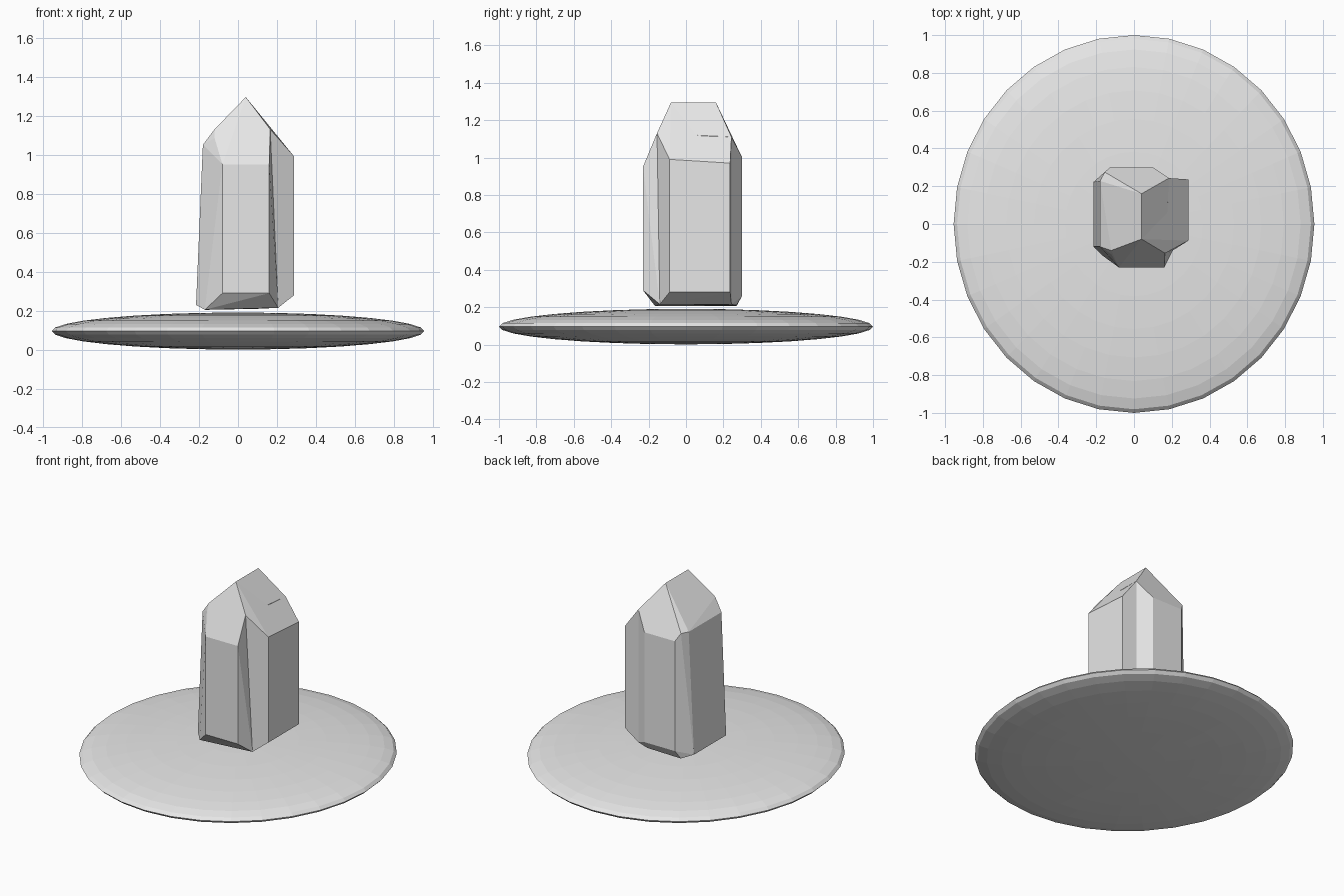
import bpy
import bmesh
import math

cube = bpy.data.objects.get("Cube")
if cube:
    bpy.data.objects.remove(cube, do_unlink=True)

GREY = (0.8, 0.8, 0.8, 1.0)
stone = bpy.data.materials.new("pale_grey_stone")
stone.use_nodes = True
stone.diffuse_color = GREY
for node in stone.node_tree.nodes:
    if node.type == "BSDF_PRINCIPLED":
        node.inputs["Base Color"].default_value = GREY


def faceted_block(name, corners):
    """Wrap the corner points in a closed, flat-faced solid."""
    bm = bmesh.new()
    for corner in corners:
        bm.verts.new(corner)
    hull = bmesh.ops.convex_hull(bm, input=bm.verts[:])
    loose = {v for v in hull["geom_interior"] + hull["geom_unused"]
             if isinstance(v, bmesh.types.BMVert)}
    if loose:
        bmesh.ops.delete(bm, geom=list(loose), context="VERTS")
    bmesh.ops.dissolve_limit(bm, angle_limit=math.radians(4),
                             verts=bm.verts[:], edges=bm.edges[:])
    bmesh.ops.recalc_face_normals(bm, faces=bm.faces[:])
    mesh = bpy.data.meshes.new(name)
    bm.to_mesh(mesh)
    bm.free()
    mesh.materials.append(stone)
    obj = bpy.data.objects.new(name, mesh)
    bpy.context.collection.objects.link(obj)
    return obj


def upright(x, y, low, high):
    """The two ends of a vertical crystal edge."""
    return [(x, y, low), (x, y, high)]


# Flattened disc base
bpy.ops.mesh.primitive_uv_sphere_add(segments=32, ring_count=16, radius=1,
                                     location=(0, 0, 0.096))
base = bpy.context.object
base.name = "disc_base"
base.scale = (0.955, 1.0, 0.095)
base.data.materials.append(stone)

# Ridge and the valley edges shared by both crystal parts
ridge = [(0.04, -0.08, 1.295), (0.04, 0.16, 1.295)]
front_valley = [(0.165, -0.155, 1.13), (0.206, -0.14, 0.215)]
back_valley = [(0.185, 0.243, 1.11), (0.185, 0.243, 0.215)]
shared = ridge + front_valley + back_valley

# Main shaft: front and back walls
front_wall = upright(-0.08, -0.23, 0.29, 0.95) + upright(0.16, -0.23, 0.29, 0.95)
back_wall = upright(-0.127, 0.3, 0.26, 1.0) + upright(0.1, 0.3, 0.26, 1.0)

# Left wall leans inward as it rises
left_wall = [(-0.215, -0.12, 0.23), (-0.215, 0.222, 0.23),
             (-0.18, -0.12, 1.05), (-0.18, 0.228, 1.05)]
left_shoulder = [(-0.12, -0.16, 1.085), (-0.12, -0.14, 1.13), (-0.155, 0.275, 1.05)]
underside = [(-0.17, -0.165, 0.205), (-0.15, 0.27, 0.205), (0.1, 0.27, 0.21)]
faceted_block("crystal_shaft", shared + front_wall + back_wall
              + left_wall + left_shoulder + underside)

# Side wing: broad wall under the sloping roof facet
side_wall = upright(0.288, -0.088, 0.28, 0.99) + upright(0.288, 0.236, 0.28, 0.97)
faceted_block("crystal_side_wing", shared + side_wall)
